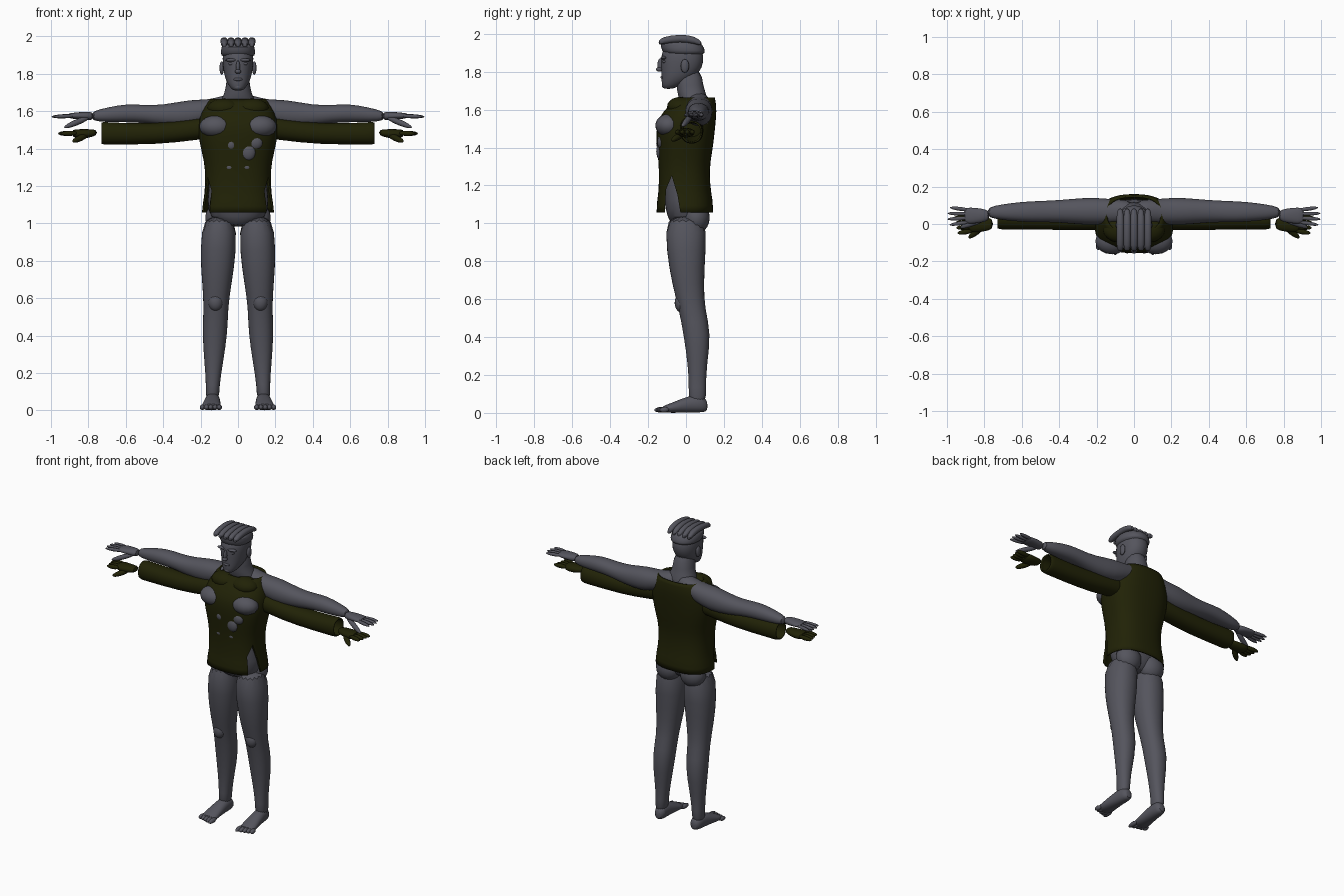
import bpy, bmesh, math
from mathutils import Matrix, Vector

cube = bpy.data.objects.get("Cube")
if cube:
    bpy.data.objects.remove(cube)


def make_material(name, colour):
    mat = bpy.data.materials.new(name)
    mat.use_nodes = True
    mat.diffuse_color = (*colour, 1)
    shader = mat.node_tree.nodes["Principled BSDF"]
    shader.inputs["Base Color"].default_value = (*colour, 1)
    shader.inputs["Roughness"].default_value = .8
    return mat


skin = make_material("slate grey", (.09, .09, .11))
cloth = make_material("dark olive", (.015, .016, .002))


def finish(bm, name, mat, mirror=True, rounded=False, thickness=None):
    """Turn a bmesh into a smooth object with the shared modifiers."""
    bmesh.ops.recalc_face_normals(bm, faces=bm.faces)
    mesh = bpy.data.meshes.new(name)
    bm.to_mesh(mesh)
    bm.free()
    mesh.materials.append(mat)
    obj = bpy.data.objects.new(name, mesh)
    bpy.context.collection.objects.link(obj)
    bpy.ops.object.select_all(action="DESELECT")
    obj.select_set(True)
    bpy.context.view_layer.objects.active = obj
    bpy.ops.object.shade_smooth_by_angle(angle=math.radians(40))
    if rounded:
        rounding = obj.modifiers.new("rounding", "SUBSURF")
        rounding.levels = rounding.render_levels = 1
    if thickness:
        shell = obj.modifiers.new("shell", "SOLIDIFY")
        shell.thickness = thickness
    if mirror:
        obj.modifiers.new("mirror", "MIRROR")
    return obj


def loft(name, axis, rows, mat, across=lambda t: 0, power=2.2, sides=16, capped=True, **options):
    """Skin rounded rings; each row is position, two radii and the second centre."""
    bm = bmesh.new()
    rings = []
    for t, wide, deep, centre in rows:
        ring = []
        for i in range(sides):
            angle = math.tau * i / sides
            c, s = math.cos(angle), math.sin(angle)
            p = across(t) + wide * math.copysign(abs(c) ** (2 / power), c)
            q = centre + deep * math.copysign(abs(s) ** (2 / power), s)
            point = {"x": (t, p, q), "y": (p, t, q), "z": (p, q, t)}[axis]
            ring.append(bm.verts.new(point))
        rings.append(ring)
    for low, high in zip(rings, rings[1:]):
        for i in range(sides):
            bm.faces.new((low[i - 1], low[i], high[i], high[i - 1]))
    if capped:
        bm.faces.new(rings[0])
        bm.faces.new(rings[-1])
    return finish(bm, name, mat, rounded=True, **options)


def blob(name, centre, radii, mat=skin, **options):
    """One ellipsoid."""
    bm = bmesh.new()
    place = Matrix.Translation(centre) @ Matrix.Diagonal((*radii, 1))
    bmesh.ops.create_uvsphere(bm, u_segments=16, v_segments=10, radius=1, matrix=place)
    return finish(bm, name, mat, **options)


def digits(name, spans, radius, mat):
    """Tapered fingers or toes, each from its start to its end."""
    bm = bmesh.new()
    for start, end in spans:
        start, end = Vector(start), Vector(end)
        step = end - start
        turn = step.to_track_quat("Z", "Y").to_matrix().to_4x4()
        size = Matrix.Diagonal((radius, radius, step.length / 2, 1))
        place = Matrix.Translation(start.lerp(end, .5)) @ turn @ size
        bmesh.ops.create_uvsphere(bm, u_segments=10, v_segments=8, radius=1, matrix=place)
    return finish(bm, name, mat)


# Legs and feet
loft("legs", "z", [
    (.05, .04, .05, .06), (.13, .035, .045, .06), (.25, .05, .05, .06), (.42, .07, .075, .06),
    (.55, .065, .07, .03), (.68, .08, .085, .01), (.85, .1, .105, 0), (1.06, .09, .115, 0)],
    skin, across=lambda z: .14 - .04 * z)
loft("feet", "y", [
    (.115, .02, .025, .035), (.09, .04, .045, .047), (.03, .04, .05, .05),
    (-.08, .053, .025, .025), (-.13, .052, .018, .018)],
    skin, across=lambda y: .138 - .05 * y)
digits("toes", [((.1 + .022 * i, -.09, .018), (.1 + .023 * i, -.167 + .007 * i, .015))
                for i in range(5)], .015, skin)
blob("kneecaps", (.12, -.025, .58), (.04, .035, .05))
blob("buttocks", (.09, .055, 1.03), (.085, .07, .085))

# Body under the vest, with the muscles that show through it
loft("torso", "z", [
    (.98, .05, .07, 0), (1.03, .16, .1, 0), (1.12, .17, .12, 0), (1.25, .15, .11, -.01),
    (1.4, .17, .125, 0), (1.52, .18, .13, .01), (1.62, .14, .08, .05)], skin, mirror=False)
blob("chest_muscles", (.117, -.092, 1.517), (.09, .07, .06))
blob("lower_belly_muscles", (.042, -.124, 1.3), (.034, .02, .022))
blob("right_belly_muscle", (-.035, -.135, 1.42), (.028, .022, .032), mirror=False)
blob("left_upper_belly_muscle", (.09, -.128, 1.43), (.042, .024, .038), mirror=False)
blob("left_middle_belly_muscle", (.055, -.135, 1.38), (.04, .022, .045), mirror=False)

# Shoulders, arms and hands
loft("arms", "x", [
    (0, .06, .07, 1.63), (.08, .063, .06, 1.625), (.16, .07, .06, 1.6), (.25, .076, .08, 1.585),
    (.4, .06, .058, 1.575), (.5, .058, .048, 1.585), (.6, .055, .05, 1.59),
    (.7, .043, .04, 1.58), (.79, .028, .025, 1.573)],
    skin, across=lambda x: .068 - .015 * max(x - .4, 0))
loft("palms", "x", [
    (.77, .027, .024, 1.573), (.82, .04, .022, 1.575), (.88, .045, .017, 1.575),
    (.91, .04, .012, 1.575)], skin, across=lambda x: .045)
digits("hand_fingers", [((.87, .073 - .02 * i, 1.575),
                         (.985 + .014 * math.sin(i), .088 - .031 * i, 1.57))
                        for i in range(4)], .011, skin)
digits("thumbs", [((.79, .03, 1.57), (.93, -.02, 1.512))], .016, skin)

# Neck and head
loft("neck", "z", [
    (1.6, .12, .07, .055), (1.67, .086, .08, .035), (1.72, .064, .07, .02),
    (1.82, .062, .075, .01)], skin, mirror=False)
loft("head", "z", [
    (1.708, .026, .024, -.095), (1.73, .046, .054, -.076), (1.77, .07, .09, -.04),
    (1.82, .079, .11, -.022), (1.88, .087, .117, -.018), (1.955, .075, .095, -.02)],
    skin, mirror=False)
blob("nose_bridge", (0, -.135, 1.835), (.011, .016, .035), mirror=False)
blob("nose_tip", (0, -.14, 1.812), (.017, .018, .012), mirror=False)
blob("lips", (0, -.12, 1.77), (.025, .015, .01), mirror=False)
blob("chin", (0, -.11, 1.728), (.024, .018, .016), mirror=False)
blob("brows", (.037, -.118, 1.873), (.032, .016, .009))
blob("eyes", (.035, -.113, 1.853), (.017, .011, .008))
blob("ears", (.087, -.006, 1.83), (.012, .022, .036))

# Hair: a cap with rows of rolled braids on top
loft("hair_cap", "z", [
    (1.885, .09, .108, -.004), (1.91, .094, .116, -.012), (1.945, .092, .115, -.026),
    (1.97, .07, .09, -.028)], skin, mirror=False)
for i in range(-2, 3):
    loft(f"braid_{i + 3}", "y", [
        (-.145, .012, .012, 1.952), (-.125, .021, .02, 1.965), (-.03, .021, .021, 1.979),
        (.05, .021, .021, 1.967), (.085, .012, .012, 1.945)],
        skin, across=lambda y: .037 * i, sides=10, mirror=False)

# Vest with a slit on each side
vest = loft("vest", "z", [
    (1.058, .194, .15, -.006), (1.13, .186, .147, -.006), (1.145, .181, .141, -.006),
    (1.28, .172, .131, -.01), (1.38, .194, .146, -.006), (1.48, .217, .156, -.004),
    (1.56, .21, .154, .006), (1.62, .185, .126, .036), (1.665, .15, .102, .05)],
    cloth, power=2.5, sides=28, capped=False, thickness=.01, mirror=False)
bm = bmesh.new()
outline = [(-.115, 1), (-.02, 1), (-.045, 1.15), (-.075, 1.25), (-.105, 1.18)]
near = bm.faces.new([bm.verts.new((-.3, y, z)) for y, z in outline])
sweep = bmesh.ops.extrude_face_region(bm, geom=[near])
moved = [v for v in sweep["geom"] if isinstance(v, bmesh.types.BMVert)]
bmesh.ops.translate(bm, verts=moved, vec=(.6, 0, 0))
cutter = finish(bm, "slit_cutter", cloth, mirror=False)
cutter.hide_render = True
cutter.hide_set(True)
slit = vest.modifiers.new("side slits", "BOOLEAN")
slit.object, slit.operation, slit.solver = cutter, "DIFFERENCE", "EXACT"
blob("vest_front_yoke", (.075, -.03, 1.615), (.09, .07, .052), cloth)

# Sleeves and gloves hang below the arms
loft("sleeves", "x", [
    (.14, .06, .06, 1.515), (.25, .065, .058, 1.5), (.42, .062, .056, 1.477),
    (.7, .06, .06, 1.48), (.71, .06, .063, 1.482), (.73, .055, .058, 1.482)],
    cloth, across=lambda x: .03, capped=False, thickness=.008)
loft("gloves", "x", [
    (.752, .03, .016, 1.486), (.8, .04, .024, 1.48), (.85, .046, .027, 1.477),
    (.89, .043, .02, 1.482)], cloth, across=lambda x: 0)
digits("glove_fingers", [((.86, .03 - .022 * i, 1.482),
                          (.962 - .006 * i, .035 - .028 * i, 1.48))
                         for i in range(4)], .014, cloth)
digits("glove_thumbs", [((.8, -.01, 1.475), (.885, -.075, 1.437))], .017, cloth)
